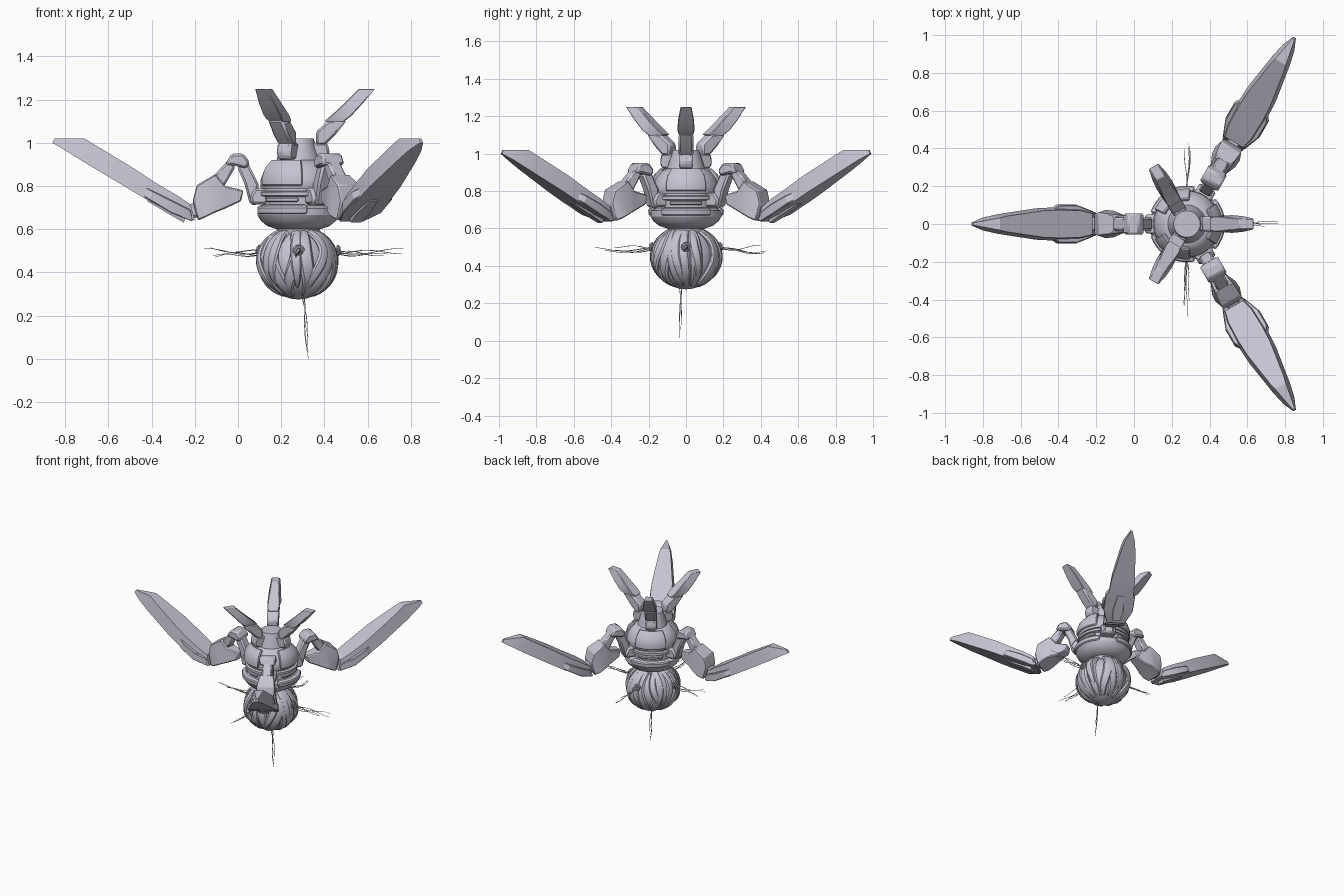
import bpy, bmesh, math, random
from mathutils import Vector

random.seed(4)
if "Cube" in bpy.data.objects:
    bpy.data.objects.remove(bpy.data.objects["Cube"], do_unlink=True)

AXIS_X = 0.28
ARMS = {"right": 180, "back_left": 60, "front_left": -60}
FINS = {"left": 0, "back_right": 120, "front_right": 240}
made = []

metal = bpy.data.materials.new("pale_lavender_grey")
metal.use_nodes = True
COLOUR = (0.56, 0.55, 0.64, 1)
metal.diffuse_color = COLOUR
metal.node_tree.nodes["Principled BSDF"].inputs["Base Color"].default_value = COLOUR


def polar(r, t, z, angle=0):
    """Radial distance, sideways offset and height to world space."""
    a = math.radians(angle)
    return Vector((AXIS_X + r * math.cos(a) - t * math.sin(a),
                   r * math.sin(a) + t * math.cos(a), z))


def loft(name, rings, bevel=0):
    """Skin equal-length rings of points and cap both ends."""
    bm = bmesh.new()
    loops = [[bm.verts.new(p) for p in ring] for ring in rings]
    n = len(loops[0])
    for low, high in zip(loops, loops[1:]):
        for i in range(n):
            j = (i + 1) % n
            bm.faces.new((low[i], low[j], high[j], high[i]))
    bm.faces.new(loops[0][::-1])
    bm.faces.new(loops[-1])
    bmesh.ops.recalc_face_normals(bm, faces=bm.faces)
    mesh = bpy.data.meshes.new(name)
    bm.to_mesh(mesh)
    bm.free()
    mesh.materials.append(metal)
    obj = bpy.data.objects.new(name, mesh)
    bpy.context.collection.objects.link(obj)
    if bevel:
        mod = obj.modifiers.new("chamfer", "BEVEL")
        mod.width, mod.segments, mod.limit_method = bevel, 1, "ANGLE"
    made.append(obj)
    return obj


def lathe(name, profile, sides=48):
    return loft(name, [[polar(r, 0, z, 360 * i / sides) for i in range(sides)]
                       for r, z in profile])


def arc_plate(name, profile, middle, half, steps=10):
    return loft(name, [[polar(r, 0, z, middle + half * (2 * i / steps - 1)) for r, z in profile]
                       for i in range(steps + 1)], 0.006)


def prism(name, outline, half_width, angle, bevel=0.01):
    return loft(name, [[polar(r, t, z, angle) for r, z in outline]
                       for t in (-half_width, half_width)], bevel)


def blade(name, sections, angle, bevel=0):
    """Sections give lower r, z, half width, then upper r, z, half width."""
    return loft(name, [[polar(a, -w, b, angle), polar(a, w, b, angle),
                        polar(c, v, d, angle), polar(c, -v, d, angle)]
                       for a, b, w, c, d, v in sections], bevel)


def tube(name, points, radii, sides=6, flat=1.0):
    """Tapered tube, optionally flattened towards the body axis."""
    rings = []
    for i, p in enumerate(points):
        along = (points[min(i + 1, len(points) - 1)] - points[max(i - 1, 0)]).normalized()
        out = Vector((p.x - AXIS_X, p.y, 0.02))
        side = along.cross(out).normalized()
        up = side.cross(along).normalized()
        rings.append([p + radii[i] * (side * math.cos(q) + up * flat * math.sin(q))
                      for q in (math.tau * k / sides for k in range(sides))])
    return loft(name, rings)


# Turned body with bowl, belt, dome and neck
lathe("bowl", [(.1, .6), (.145, .615), (.175, .64), (.19, .665), (.19, .695), (.16, .71)])
lathe("belt", [(.16, .69), (.16, .75), (.18, .755), (.18, .772), (.162, .776), (.162, .8)])
lathe("dome", [(.172, .785), (.177, .8), (.175, .83), (.16, .87), (.13, .905), (.1, .92)])
lathe("neck", [(.108, .89), (.1, .925), (.07, 1.02)], 32)
lathe("ball_socket", [(.09, .55), (.1, .605)], 32)

# Armour plates and upright fins
for side, a in FINS.items():
    arc_plate(side + "_shoulder_plate",
              [(.165, .8), (.188, .8), (.188, .84), (.172, .885), (.135, .925), (.12, .91)], a, 36)
    arc_plate(side + "_rim_plate", [(.17, .67), (.2, .67), (.203, .705), (.17, .715)], a, 42)
    arc_plate(side + "_belt_plate", [(.15, .725), (.178, .725), (.178, .748), (.15, .748)], a, 30)
    prism(side + "_fin_base", [(.06, .92), (.13, .92), (.145, .95), (.135, 1), (.06, 1)], .038, a)
    prism(side + "_fin_lower", [(.08, .99), (.125, .99), (.17, 1.035), (.225, 1.105),
                                (.14, 1.105), (.08, 1.05)], .04, a)
    blade(side + "_fin_upper", [(.2, 1.09, .035, .12, 1.1, .035), (.245, 1.125, .047, .15, 1.125, .042),
                                (.3, 1.185, .042, .21, 1.18, .036),
                                (.355, 1.25, .03, .28, 1.25, .024)], a, .004)

# Jointed arms with long wing blades
for side, a in ARMS.items():
    prism(side + "_arm_mount", [(.14, .715), (.215, .715), (.225, .75), (.2, .79), (.14, .79)], .05, a)
    prism(side + "_inner_link", [(.19, .71), (.225, .715), (.25, .81), (.285, .89),
                                 (.235, .91), (.185, .81)], .035, a)
    prism(side + "_elbow", [(.34, .9), (.31, .95), (.255, .95), (.225, .91), (.24, .88), (.3, .895)], .055, a)
    prism(side + "_outer_link", [(.4, .84), (.35, .79), (.29, .89), (.325, .92)], .035, a)
    blade(side + "_forearm", [(.265, .73, .035, .255, .78, .03), (.34, .695, .05, .34, .8, .045),
                              (.39, .675, .072, .385, .855, .05), (.43, .655, .075, .47, .805, .06),
                              (.465, .64, .06, .49, .73, .055)], a, .006)
    prism(side + "_wrist", [(.44, .66), (.5, .65), (.53, .7), (.47, .73)], .035, a)
    blade(side + "_wing", [(.48, .64, .06, .5, .715, .055), (.56, .665, .083, .56, .755, .07),
                           (.7, .735, .088, .67, .82, .074), (.8, .795, .083, .76, .88, .07),
                           (1, .915, .052, .95, .995, .042), (1.08, .965, .034, .99, 1.02, .032),
                           (1.14, 1, .008, 1.13, 1.02, .006)], a)
    blade(side + "_wing_guard", [(.49, .635, .065, .5, .69, .065), (.59, .675, .104, .58, .73, .1),
                                 (.69, .735, .104, .67, .775, .1), (.74, .765, .07, .72, .8, .07)], a, .004)
    blade(side + "_wing_keel", [(.53, .63, .025, .52, .67, .035), (.6, .67, .035, .59, .71, .045),
                                (.7, .73, .02, .69, .76, .03)], a)

# Ball wrapped in overlapping, pointed tendrils
lathe("ball_core", [(.16 * math.sin(math.pi * i / 16) + .003, .44 - .165 * math.cos(math.pi * i / 16))
                    for i in range(17)], 32)
STEPS = 14


def tendril(name, turn, end, bulge, width, twist):
    points, radii = [], []
    for i in range(STEPS + 1):
        f = i / STEPS
        p = math.radians(25 + (end - 25) * f)
        sway = twist * math.sin(f * math.pi * 1.6)
        points.append(polar(bulge * math.sin(p), 0, .445 + .165 * math.cos(p), turn + sway))
        radii.append(width * (math.sin(math.pi * (.12 + .86 * f)) ** .7) + .002)
    tube(name, points, radii, 8, .55)


for i in range(14):
    tendril(f"inner_tendril_{i}", i * 360 / 14 + random.uniform(-5, 5), 165,
            random.uniform(.165, .175), .032, random.uniform(-14, 14))
for i in range(10):
    tendril(f"outer_tendril_{i}", i * 36 + 18 + random.uniform(-6, 6), random.uniform(125, 150),
            random.uniform(.178, .188), .024, random.uniform(-12, 12))

# Small coiled openings and wispy filaments on four sides and below
for k in range(4):
    a = 90 * k
    coil = []
    for i in range(25):
        q = math.tau * i / 12
        s = .024 * (1 - i / 40)
        coil.append(polar(.18 + i * .0006, s * math.cos(q), .5 + s * math.sin(q), a))
    tube(f"coil_{k}", coil, [.006] * len(coil))
    for j in range(4):
        reach = random.uniform(.38, .49)
        drift, phase = random.uniform(-.02, .02), random.uniform(0, 6)
        path = [polar(.15 + (reach - .15) * f, drift * f + .004 * math.sin(7 * f + phase),
                      .49 + drift * f + .01 * math.sin(6 * f + phase), a)
                for f in (i / 12 for i in range(13))]
        tube(f"filament_{k}_{j}", path, [.003 - .0018 * i / 12 for i in range(13)], 4)
for j in range(4):
    tip, phase = (0, .03, .1, .06)[j], random.uniform(0, 6)
    path = [Vector((AXIS_X + .02 + .025 * f + .006 * math.sin(5 * f + phase),
                    -.03 + .006 * math.sin(4 * f + phase), .3 + (tip - .3) * f))
            for f in (i / 12 for i in range(13))]
    tube(f"lower_filament_{j}", path, [.003 - .0018 * i / 12 for i in range(13)], 4)

# Smooth the rounded parts, keep hard edges crisp
bpy.ops.object.select_all(action="DESELECT")
for obj in made:
    obj.select_set(True)
bpy.context.view_layer.objects.active = made[0]
bpy.ops.object.shade_smooth_by_angle(angle=math.radians(28))
